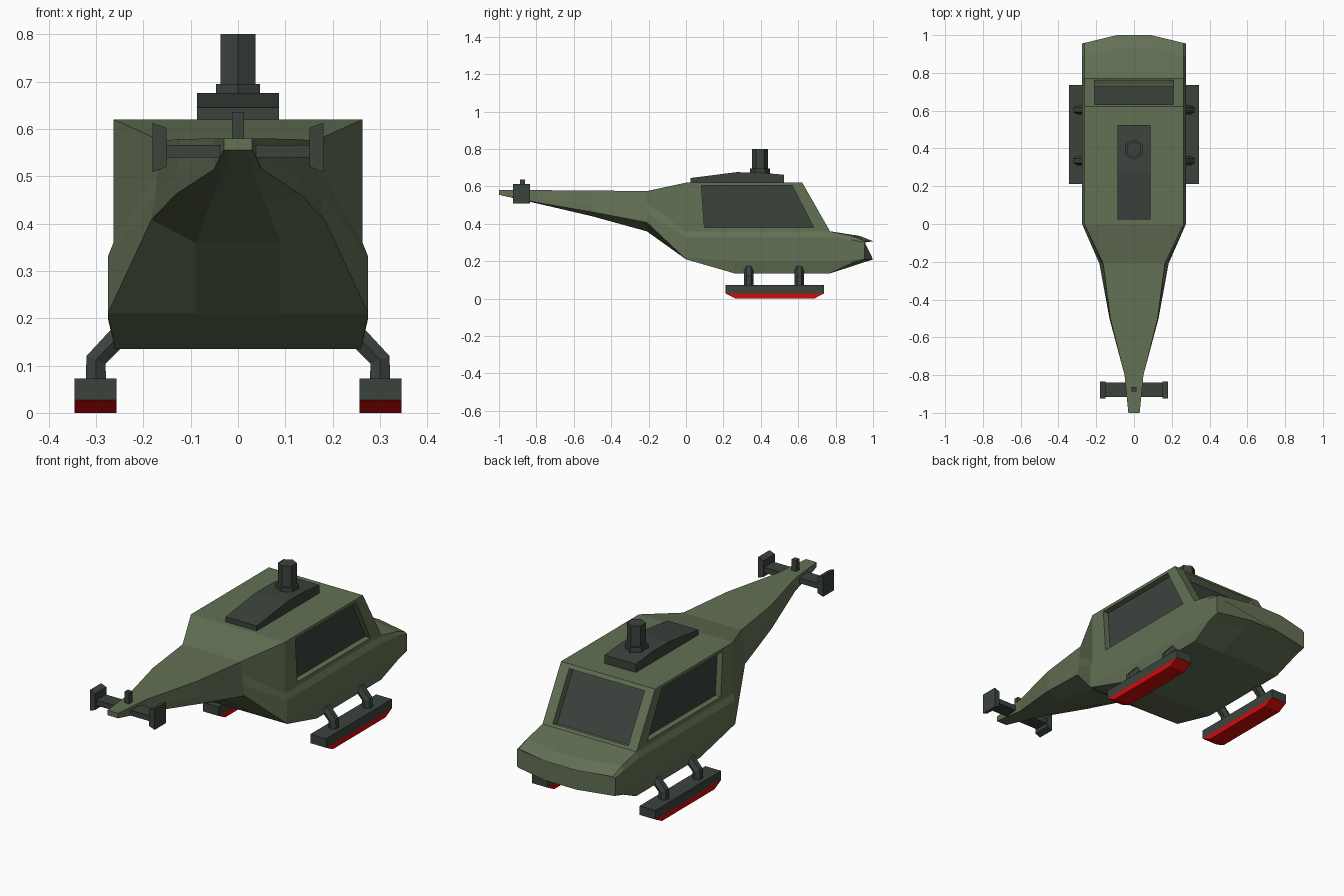
import bpy
import bmesh
from mathutils import Vector

cube = bpy.data.objects.get("Cube")
if cube:
    bpy.data.objects.remove(cube, do_unlink=True)


def material(name, r, g, b):
    mat = bpy.data.materials.new(name)
    mat.use_nodes = True
    mat.diffuse_color = (r, g, b, 1)
    bsdf = next(n for n in mat.node_tree.nodes if n.type == "BSDF_PRINCIPLED")
    bsdf.inputs["Base Color"].default_value = (r, g, b, 1)
    return mat


GREEN = material("olive green", .125, .165, .09)
DARK = material("dark grey", .044, .056, .046)
RED = material("red", .65, .003, .003)


def finish(name, bm, *mats):
    """Turn a bmesh into a flat shaded object."""
    mesh = bpy.data.meshes.new(name)
    bm.to_mesh(mesh)
    bm.free()
    for mat in mats:
        mesh.materials.append(mat)
    obj = bpy.data.objects.new(name, mesh)
    bpy.context.collection.objects.link(obj)
    return obj


def loft(name, rings, mat):
    """Skin closed rings of equal length and cap both ends."""
    bm = bmesh.new()
    rows = [[bm.verts.new(p) for p in ring] for ring in rings]
    count = len(rows[0])
    for a, b in zip(rows, rows[1:]):
        for i in range(count):
            j = (i + 1) % count
            bm.faces.new((a[i], a[j], b[j], b[i]))
    bm.faces.new(rows[0])
    bm.faces.new(rows[-1][::-1])
    bmesh.ops.remove_doubles(bm, verts=bm.verts[:], dist=.0005)
    bmesh.ops.recalc_face_normals(bm, faces=bm.faces[:])
    return finish(name, bm, mat)


def body(name, sections):
    """Loft mirrored half sections along y; the nose curves back at its sides."""
    rings = []
    for y, half in sections:
        right = [(x, y - (max(0, x - .09) * .24 if y > .9 else 0), z) for x, z in half]
        rings.append(right + [(-x, yy, z) for x, yy, z in reversed(right)])
    return loft(name, rings, GREEN)


def rect(x0, x1, y0, y1, z):
    return [(x0, y0, z), (x1, y0, z), (x1, y1, z), (x0, y1, z)]


def box(name, x0, x1, y0, y1, z0, z1, mat):
    return loft(name, [rect(x0, x1, y0, y1, z0), rect(x0, x1, y0, y1, z1)], mat)


# Tail boom: top corner, side, lower side, keel edge
body("tail_boom", [
    (-1, [(.03, .58), (.03, .57), (.03, .56), (.03, .555), (.02, .555)]),
    (-.8, [(.05, .58), (.05, .56), (.05, .54), (.05, .515), (.03, .51)]),
    (-.5, [(.125, .578), (.127, .54), (.13, .5), (.13, .463), (.06, .44)]),
    (-.21, [(.163, .575), (.17, .51), (.175, .46), (.183, .408), (.09, .36)]),
    (0, [(.263, .62), (.263, .36), (.275, .33), (.275, .21), (.09, .21)]),
])

# Lower hull and nose
rail = [(.09, .36), (.263, .36), (.275, .33)]
belly = [(.275, .2), (.26, .135), (.09, .135)]
body("lower_hull", [
    (0, rail + [(.275, .22), (.275, .21), (.09, .21)]),
    (.26, rail + belly),
    (.77, rail + belly),
    (.93, [(.09, .335), (.263, .335), (.275, .315), (.275, .205), (.27, .19), (.09, .187)]),
    (1, [(.09, .307), (.263, .307), (.275, .3), (.275, .215), (.27, .21), (.09, .21)]),
])


# Cabin with recessed windows
def window(bm, quad, u0, u1, v0, v1, depth):
    """Frame, reveal and sunken glass in a quad given as bottom pair, top pair."""
    a, b, c, d = [Vector(v.co) for v in quad]
    normal = (b - a).cross(d - a).normalized()
    points = [a.lerp(b, u).lerp(d.lerp(c, u), v)
              for u, v in ((u0, v0), (u1, v0), (u1, v1), (u0, v1))]
    rim = [bm.verts.new(p) for p in points]
    pane = [bm.verts.new(p - normal * depth) for p in points]
    for outer, inner in ((quad, rim), (rim, pane)):
        for i in range(4):
            j = (i + 1) % 4
            bm.faces.new((outer[i], outer[j], inner[j], inner[i]))
    bm.faces.new(pane).material_index = 1


bm = bmesh.new()
corners = {}
for side in (-1, 1):
    for key, y, z in (("low_back", 0, .36), ("low_front", .77, .36),
                      ("top_front", .622, .62), ("top_back", 0, .62)):
        corners[side, key] = bm.verts.new((side * .263, y, z))
left = [corners[1, k] for k in ("low_back", "low_front", "top_front", "top_back")]
right = [corners[-1, k] for k in ("low_front", "low_back", "top_back", "top_front")]
front = [left[1], right[0], right[3], left[2]]
window(bm, left, .13, .9, .08, .94, .03)
window(bm, right, .1, .87, .08, .94, .03)
window(bm, front, .1, .9, .05, .93, .035)
bm.faces.new((left[3], left[2], right[3], right[2]))
bmesh.ops.recalc_face_normals(bm, faces=bm.faces[:])
finish("cabin", bm, GREEN, DARK)

# Roof fairing with a sloped top
loft("roof_fairing", [
    [(-.087, y, .615), (.087, y, .615), (.087, y, z), (-.087, y, z)]
    for y, z in ((.025, .645), (.27, .676), (.4, .674), (.525, .662))
], DARK)


# Hexagonal rotor mast and collar
def hexagon(name, radius, z0, z1):
    bm = bmesh.new()
    bmesh.ops.create_cone(bm, cap_ends=True, segments=6, radius1=radius,
                          radius2=radius, depth=z1 - z0)
    bmesh.ops.translate(bm, verts=bm.verts[:], vec=(0, .395, (z0 + z1) / 2))
    finish(name, bm, DARK)


hexagon("mast_collar", .054, .66, .695)
hexagon("rotor_mast", .043, .68, .8)

# Tail stabiliser with flared end plates and a small post
box("stabiliser", -.155, .155, -.915, -.84, .539, .566, DARK)
box("tail_post", -.013, .013, -.888, -.862, .57, .636, DARK)
for side, label in ((1, "left"), (-1, "right")):
    loft(label + "_end_plate", [
        [(side * x, y, z) for x, z in ((.151, .52), (.181, .508), (.181, .613), (.151, .602))]
        for y in (-.925, -.835)
    ], DARK)

    # Landing skid with a tapered red sole
    x0, x1 = sorted((side * .257, side * .345))
    box(label + "_skid", x0, x1, .212, .737, .027, .073, DARK)
    loft(label + "_skid_sole", [rect(x0, x1, .265, .685, 0),
                                rect(x0, x1, .212, .737, .027)], RED)

    # Bent struts
    for place, y in (("rear", .335), ("front", .605)):
        curve = bpy.data.curves.new(label + "_strut", "CURVE")
        curve.dimensions = "3D"
        curve.bevel_depth = .025
        curve.bevel_resolution = 1
        curve.use_fill_caps = True
        curve.materials.append(DARK)
        spline = curve.splines.new("POLY")
        path = ((.24, .175), (.3, .112), (.3, .06))
        spline.points.add(len(path) - 1)
        for point, (x, z) in zip(spline.points, path):
            point.co = (side * x, y, z, 1)
        spline.use_smooth = False
        bpy.context.collection.objects.link(
            bpy.data.objects.new(f"{label}_{place}_strut", curve))
